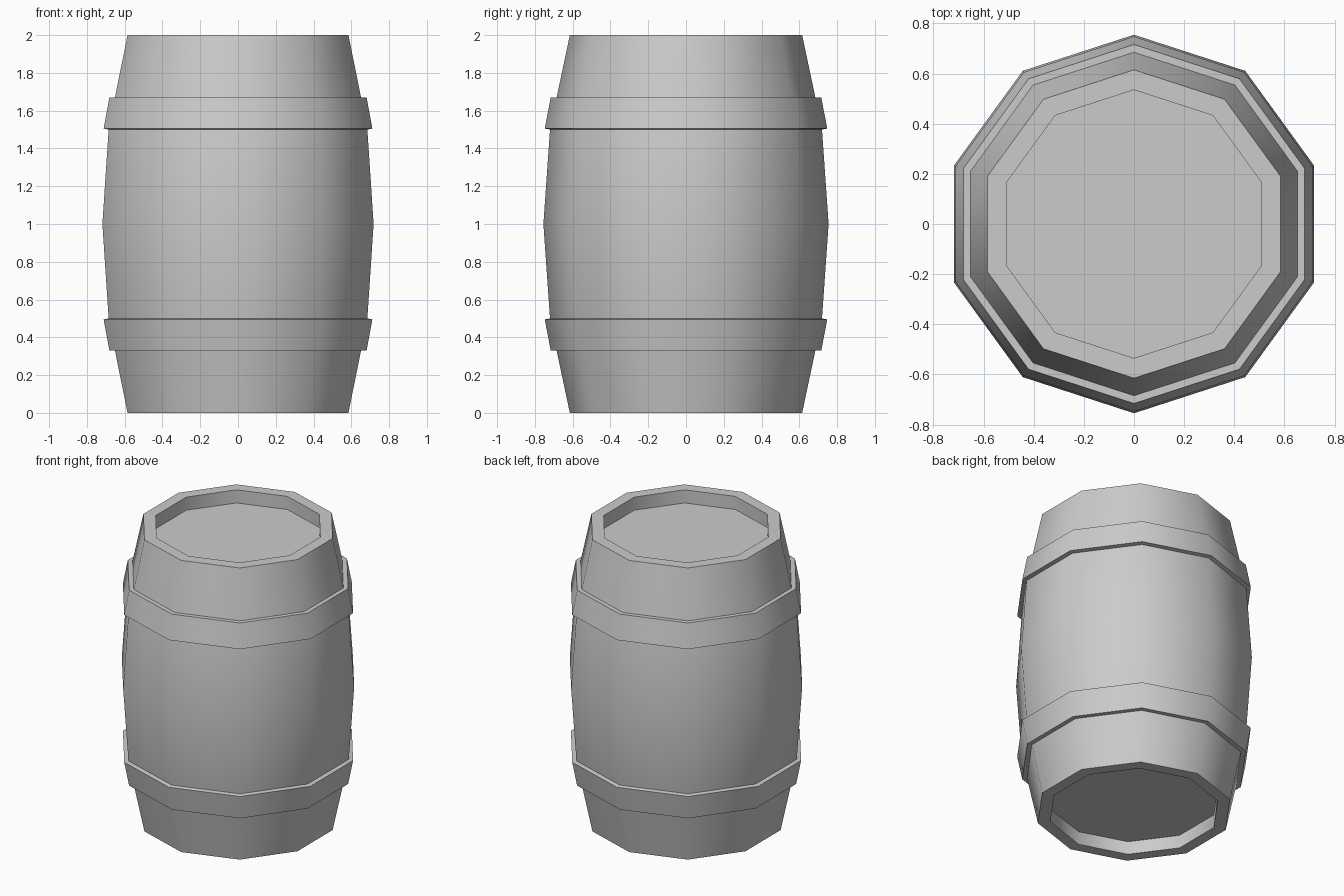
import bpy, bmesh, math

if "Cube" in bpy.data.objects:
    bpy.data.objects.remove(bpy.data.objects["Cube"])

SIDES = 10
HEIGHT = 2.0


def lathe(name, profile, cap=False):
    """Revolve (radius, z) points, ordered outside-upward, around z with ten sides."""
    bm = bmesh.new()
    rings = []
    for r, z in profile:
        ring = []
        for i in range(SIDES):
            a = math.pi / 2 + math.tau * i / SIDES
            ring.append(bm.verts.new((r * math.cos(a), r * math.sin(a), z)))
        rings.append(ring)
    for low, high in zip(rings, rings[1:]):
        for i in range(SIDES):
            j = (i + 1) % SIDES
            bm.faces.new((low[i], low[j], high[j], high[i]))
    if cap:
        bm.faces.new(rings[0][::-1])
        bm.faces.new(rings[-1])
    mesh = bpy.data.meshes.new(name)
    bm.to_mesh(mesh)
    bm.free()
    obj = bpy.data.objects.new(name, mesh)
    bpy.context.collection.objects.link(obj)
    bpy.ops.object.select_all(action='DESELECT')
    obj.select_set(True)
    bpy.context.view_layer.objects.active = obj
    bpy.ops.object.shade_smooth_by_angle(angle=math.radians(40))
    return obj


def flip(profile):
    """Mirror a profile top to bottom, keeping the upward order."""
    return [(r, HEIGHT - z) for r, z in reversed(profile)]


# Barrel body: recessed heads, rims and bulging staves
lower_half = [(0.535, 0.09), (0.535, 0.0), (0.615, 0.0), (0.685, 0.33), (0.72, 0.5)]
lathe("barrel_body", lower_half + [(0.755, 1.0)] + flip(lower_half), cap=True)

# Hoops: raised bands around the staves
hoop = [(0.685, 0.33), (0.716, 0.33), (0.748, 0.495), (0.72, 0.5)]
lathe("lower_hoop", hoop)
lathe("upper_hoop", flip(hoop))
